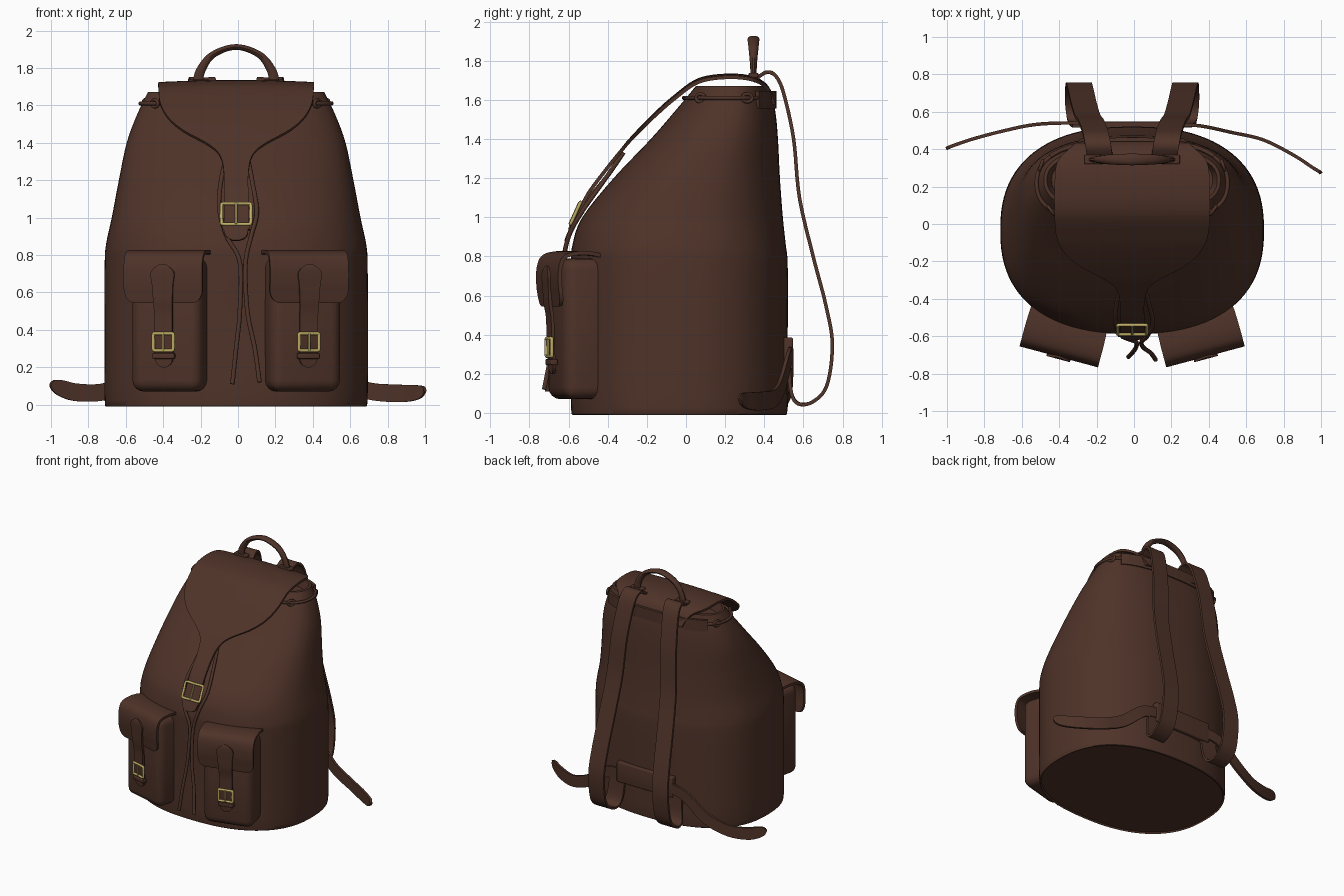
import bpy, bmesh, math
from mathutils import Vector, Matrix

if "Cube" in bpy.data.objects:
    bpy.data.objects.remove(bpy.data.objects["Cube"])

CX = -0.01  # the bag sits a touch left of centre


def material(name, col):
    m = bpy.data.materials.new(name)
    m.diffuse_color = (*col, 1)
    m.use_nodes = True
    m.node_tree.nodes["Principled BSDF"].inputs["Base Color"].default_value = m.diffuse_color
    return m


LEATHER = material("brown leather", (0.078, 0.033, 0.022))
BRASS = material("brass", (0.52, 0.42, 0.13))
X, Y, Z = Vector((1, 0, 0)), Vector((0, 1, 0)), Vector((0, 0, 1))


def finish(name, bm, mat, matrix=None, mirror=False):
    if matrix:
        bm.transform(matrix)
    bmesh.ops.recalc_face_normals(bm, faces=bm.faces)
    me = bpy.data.meshes.new(name)
    bm.to_mesh(me)
    bm.free()
    me.materials.append(mat)
    ob = bpy.data.objects.new(name, me)
    bpy.context.collection.objects.link(ob)
    ob.location.x = CX
    if mirror:
        ob.modifiers.new("Mirror", 'MIRROR')
    return ob


def skin(rings, closed=False):
    bm = bmesh.new()
    vs = [[bm.verts.new(p) for p in r] for r in rings]
    n = len(vs[0])
    for i in range(len(vs) if closed else len(vs) - 1):
        a, b = vs[i], vs[(i + 1) % len(vs)]
        for j in range(n):
            bm.faces.new((a[j], a[(j + 1) % n], b[(j + 1) % n], b[j]))
    if not closed:
        bm.faces.new(vs[0])
        bm.faces.new(vs[-1])
    return bm


def smooth(pts, closed=False, steps=6):
    """Catmull-Rom through tuples of any length"""
    n, out = len(pts), []
    get = (lambda i: pts[i % n]) if closed else (lambda i: pts[max(0, min(n - 1, i))])
    for i in range(n if closed else n - 1):
        p = [get(i + k) for k in (-1, 0, 1, 2)]
        for s in range(steps):
            t = s / steps
            out.append([0.5 * (2 * b + (c - a) * t + (2 * a - 5 * b + 4 * c - d) * t * t
                               + (3 * b - a - 3 * c + d) * t ** 3) for a, b, c, d in zip(*p)])
    if not closed:
        out.append(list(pts[-1]))
    return out


FLAT = [(-1 + k / 4, 1) for k in range(9)] + [(1 - k / 4, -1) for k in range(9)]
ROUND = [(math.cos(k * math.tau / 10), math.sin(k * math.tau / 10)) for k in range(10)]


def sweep(name, pts, side, sect, mat=LEATHER, closed=False, matrix=None, mirror=False, bow=0.0):
    """Sweep a section along (x, y, z, half width, half thickness) points"""
    s = smooth(pts, closed)
    P = [Vector(q[:3]) for q in s]
    n, rings = len(P), []
    for i, q in enumerate(s):
        if closed:
            t = P[(i + 1) % n] - P[i - 1]
        else:
            t = P[min(i + 1, n - 1)] - P[max(i - 1, 0)]
        t.normalize()
        nor = t.cross(side).normalized()
        w = nor.cross(t)
        rings.append([P[i] + w * (a * q[3]) + nor * (b * q[4]) - Z * (bow * (a * q[3]) ** 2)
                      for a, b in sect])
    return finish(name, skin(rings, closed), mat, matrix, mirror)


def box(name, c, size, bevel, mat=LEATHER, matrix=None, mirror=False):
    bm = bmesh.new()
    bmesh.ops.create_cube(bm, size=1, matrix=Matrix.Translation(c) @ Matrix.Diagonal((*size, 1)))
    bmesh.ops.bevel(bm, geom=bm.edges[:], offset=bevel, segments=4, profile=0.5, affect='EDGES')
    return finish(name, bm, mat, matrix, mirror)


# ---- bag body: lofted superellipse rings (z, front y, back y, half width)
LEVELS = [(0, -.57, .50, .69), (.025, -.588, .52, .703), (.4, -.585, .52, .705), (.75, -.588, .52, .703),
          (.86, -.58, .51, .695), (1.0, -.53, .495, .665), (1.2, -.37, .48, .627),
          (1.4, -.18, .47, .585), (1.55, -.05, .455, .53), (1.67, .05, .42, .472)]


def ring_point(lv, th, off=0.0):
    z, f, b, w = lv[:4]
    c, s = math.cos(th), math.sin(th)
    e = 2 / 2.4
    return Vector(((w + off) * math.copysign(abs(c) ** e, c),
                   (f + b) / 2 + ((b - f) / 2 + off) * math.copysign(abs(s) ** e, s), z))


def level_at(z):
    for a, b in zip(LEVELS, LEVELS[1:]):
        if a[0] <= z <= b[0]:
            t = (z - a[0]) / (b[0] - a[0])
            return [p + (q - p) * t for p, q in zip(a, b)]


body = smooth(LEVELS, steps=4) + [(1.672, .07, .40, .455), (1.60, .09, .38, .43)]
finish("bag_body", skin([[ring_point(l, k * math.tau / 96) for k in range(96)] for l in body]), LEATHER)

# ---- drawcord round the mouth, eyelets and hanging cord ends
L = level_at(1.61)
sweep("mouth_cord", [(*ring_point(L, k * math.tau / 24, .01), .011, .011) for k in range(24)],
      Z, ROUND, closed=True)
for k in (-35, 20):
    p = ring_point(L, math.radians(k), .012)
    rot = Matrix.Translation(p) @ Matrix.Rotation(math.radians(k), 4, 'Z')
    sweep("cord_eyelet", [(0, .027 * math.cos(a * math.tau / 8), .02 * math.sin(a * math.tau / 8), .009, .009)
                          for a in range(8)], X, ROUND, closed=True, matrix=rot, mirror=True)
CORD_L = [(-.05, -.32, 1.33), (-.08, -.41, 1.2), (-.09, -.53, 1.05), (-.05, -.60, .9), (.02, -.63, .76),
          (.02, -.66, .5), (0, -.69, .3), (-.02, -.71, .11)]
CORD_R = [(.06, -.32, 1.33), (.085, -.41, 1.2), (.11, -.53, 1.03), (.08, -.60, .9), (.05, -.63, .75),
          (.06, -.66, .5), (.10, -.69, .3), (.125, -.725, .12)]
for nm, c in (("left_cord_end", CORD_L), ("right_cord_end", CORD_R)):
    sweep(nm, [(*p, .012, .012) for p in c], X, ROUND)

# ---- top flap narrowing into the closing strap (y, z, half width)
FLAP = [(.45, 1.58, .27), (.41, 1.67, .32), (.33, 1.715, .40), (.2, 1.725, .415), (.06, 1.70, .415),
        (-.06, 1.615, .405), (-.15, 1.535, .36), (-.22, 1.465, .28), (-.29, 1.39, .15), (-.335, 1.335, .09),
        (-.40, 1.255, .067), (-.50, 1.12, .065), (-.56, 1.0, .065), (-.597, .92, .063), (-.609, .89, .045),
        (-.613, .877, .015)]
sweep("top_flap", [(0, y, z, w, .009) for y, z, w in FLAP], X, FLAT, bow=.06)


# ---- buckles: frame, prong and keeper
def buckle(name, y, z, w, h, slope, matrix=None, mirror=False):
    r = .009
    frame = [(-1, -.8), (-1, 0), (-1, .8), (-.85, 1), (0, 1), (.85, 1), (1, .8), (1, 0), (1, -.8),
             (.85, -1), (0, -1), (-.85, -1)]
    sweep(name + "_frame", [(a * w, y + slope * b * h, z + b * h, r, r) for a, b in frame], Y, ROUND,
          BRASS, True, matrix, mirror)
    sweep(name + "_prong", [(0, y + slope * b * h - .006, z + b * h, .006, .006) for b in (-1, 0, 1)],
          X, ROUND, BRASS, False, matrix, mirror)


buckle("main_buckle", -.565, 1.02, .078, .055, .45)
sweep("main_keeper", [(0, -.578, .965, .075, .012), (0, -.592, .935, .075, .012)], X, FLAT)

# ---- front pockets, built facing -y then turned outward
M = Matrix.Translation((.334, -.492, 0)) @ Matrix.Rotation(math.radians(15), 4, 'Z')
box("front_pocket", (0, -.04, .43), (.39, .28, .72), .06, matrix=M, mirror=True)
PFLAP = [(.02, .80, .21), (-.05, .815, .215), (-.13, .815, .217), (-.19, .795, .217), (-.213, .74, .217),
         (-.215, .66, .217), (-.208, .60, .215), (-.203, .56, .195), (-.20, .545, .165)]
sweep("pocket_flap", [(0, y, z, w, .01) for y, z, w in PFLAP], X, FLAT, matrix=M, mirror=True)
PSTRAP = [(-.223, .75, .012), (-.229, .73, .045), (-.23, .70, .065), (-.227, .64, .058), (-.222, .56, .053),
          (-.21, .48, .05), (-.207, .34, .05), (-.20, .25, .05), (-.197, .215, .035), (-.195, .20, .01)]
sweep("pocket_strap", [(0, y, z, w, .008) for y, z, w in PSTRAP], X, FLAT, matrix=M, mirror=True)
buckle("pocket_buckle", -.215, .335, .055, .045, 0, M, True)
box("pocket_keeper", (0, -.203, .26), (.12, .035, .03), .006, matrix=M, mirror=True)

# ---- carrying handle with feet, and the reinforcing band behind it
HANDLE = [(-.205, 1.71, .015, .03), (-.19, 1.785, .018, .026), (-.125, 1.87, .026, .019),
          (0, 1.912, .031, .016)]
HANDLE += [(-x, z, w, t) for x, z, w, t in HANDLE[-2::-1]]
sweep("carry_handle", [(x, .345, z, w, t) for x, z, w, t in HANDLE], Y, ROUND)
box("handle_foot", (.2, .345, 1.725), (.11, .05, .025), .006, mirror=True)
L = level_at(1.6)
sweep("back_band", [(*ring_point(L, math.radians(a), .012), .045, .01) for a in range(35, 146, 10)], Z, FLAT)

# ---- shoulder straps
STRAP = [(.17, .35, 1.70), (.18, .41, 1.74), (.19, .46, 1.72), (.20, .50, 1.63), (.22, .55, 1.4),
         (.24, .58, 1.1), (.26, .65, .8), (.275, .715, .55), (.285, .748, .35), (.29, .72, .14),
         (.29, .645, .055), (.28, .57, .05), (.265, .535, .12), (.25, .525, .28)]
sweep("shoulder_strap", [(*p, .068, .009) for p in STRAP], X, FLAT, mirror=True)
box("back_plate", (0, .522, .305), (.5, .05, .16), .008)

# ---- loose strap tails on the floor, one to each side
TAIL_R = [(.2, .535, .3, .04), (.36, .525, .27, .042), (.53, .49, .14, .045), (.7, .45, .075, .045),
          (.86, .37, .06, .047), (.96, .305, .065, .04), (1.0, .28, .08, .022), (1.008, .272, .085, .006)]
TAIL_L = [(-.2, .535, .3, .04), (-.36, .54, .27, .042), (-.53, .53, .14, .045), (-.7, .495, .07, .045),
          (-.85, .455, .065, .047), (-.94, .425, .09, .042), (-.98, .41, .11, .024), (-.99, .405, .117, .006)]
for nm, t in (("right_strap_tail", TAIL_R), ("left_strap_tail", TAIL_L)):
    sweep(nm, [(*p, .009) for p in t], Z, FLAT)

# ---- smooth shading with crisp leather edges
bpy.ops.object.select_all(action='SELECT')
bpy.context.view_layer.objects.active = bpy.context.scene.objects[0]
bpy.ops.object.shade_smooth_by_angle(angle=math.radians(40))
